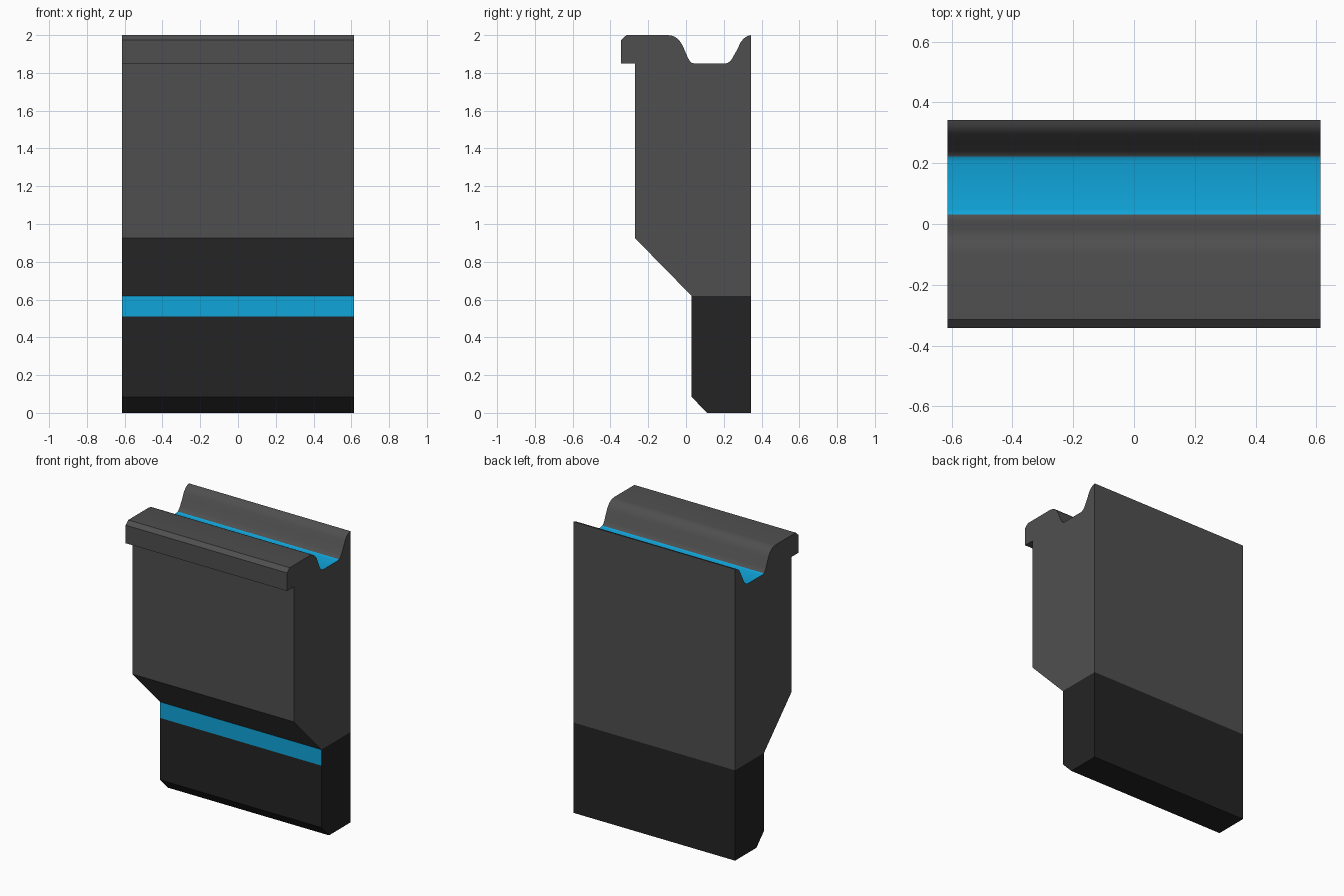
import bpy, bmesh

if "Cube" in bpy.data.objects:
    bpy.data.objects.remove(bpy.data.objects["Cube"])

HALF_W = 0.613


def material(name, rgb):
    m = bpy.data.materials.new(name)
    m.diffuse_color = (*rgb, 1.0)
    m.use_nodes = True
    m.node_tree.nodes["Principled BSDF"].inputs["Base Color"].default_value = m.diffuse_color
    return m


grey = material("warm_grey", (0.078, 0.078, 0.078))
black = material("near_black", (0.0175, 0.0175, 0.0175))
blue = material("bright_blue", (0.005, 0.38, 0.71))


def extrude_profile(name, profile, open_edge, base, is_blue):
    """Extrude a (y, z) outline along x; open_edge is left unfaced at the joint."""
    bm = bmesh.new()
    left = [bm.verts.new((-HALF_W, y, z)) for y, z in profile]
    right = [bm.verts.new((HALF_W, y, z)) for y, z in profile]
    n = len(profile)
    for i in range(n):
        if i == open_edge:
            continue
        j = (i + 1) % n
        f = bm.faces.new((left[i], left[j], right[j], right[i]))
        c = f.calc_center_median()
        f.material_index = 1 if is_blue(c.y, c.z) else 0
    bm.faces.new(left[::-1])
    bm.faces.new(right)
    bmesh.ops.recalc_face_normals(bm, faces=bm.faces[:])
    me = bpy.data.meshes.new(name)
    bm.to_mesh(me)
    bm.free()
    me.materials.append(base)
    me.materials.append(blue)
    ob = bpy.data.objects.new(name, me)
    bpy.context.collection.objects.link(ob)
    return ob


# Upper body with front lip and rounded groove on top
body_profile = [
    (0.343, 0.62), (0.343, 2.0),
    (0.325, 1.995), (0.305, 1.982), (0.288, 1.96), (0.272, 1.925),
    (0.245, 1.877), (0.236, 1.864), (0.222, 1.853), (0.205, 1.849),
    (0.048, 1.849), (0.031, 1.853), (0.02, 1.864), (0.01, 1.88),
    (-0.018, 1.945), (-0.032, 1.967), (-0.05, 1.985), (-0.07, 1.996), (-0.095, 2.0),
    (-0.315, 2.0), (-0.343, 1.975), (-0.343, 1.851), (-0.27, 1.851),
    (-0.27, 0.925), (0.029, 0.62),
]
body = extrude_profile("upper_body", body_profile, len(body_profile) - 1, grey,
                       lambda y, z: z < 1.857 and 0.02 < y < 0.23 and z > 1.8)

# Lower foot with bevelled toe and blue front stripe
foot_profile = [(0.343, 0.62), (0.029, 0.62), (0.029, 0.51), (0.029, 0.085),
                (0.112, 0.0), (0.343, 0.0)]
foot = extrude_profile("lower_foot", foot_profile, 0, black,
                       lambda y, z: y < 0.03 and z > 0.51)

# Smooth only the groove curves
bpy.ops.object.select_all(action='DESELECT')
body.select_set(True)
bpy.context.view_layer.objects.active = body
bpy.ops.object.shade_smooth_by_angle(angle=0.6)
